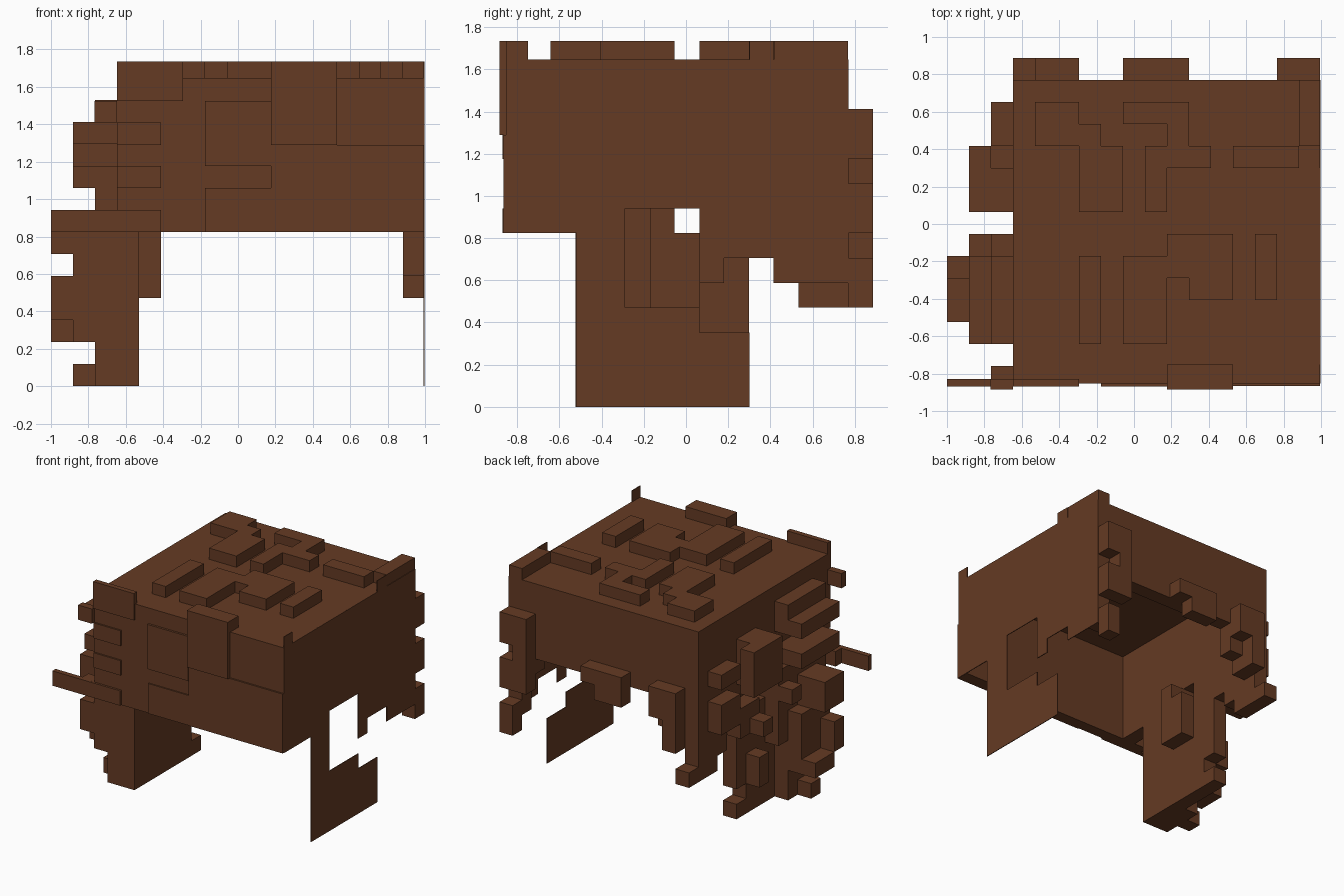
import bpy, bmesh

U = 2 / 17
X = [-1 + U * i for i in range(17)] + [0.994]
Y = [0.887 - U * j for j in range(15)] + [-0.853]
Z = [U * k for k in range(15)] + [1.735]

brown = bpy.data.materials.new("hair brown")
brown.diffuse_color = (0.13, 0.043, 0.017, 1)


def finish(name, bm):
    mesh = bpy.data.meshes.new(name)
    bm.to_mesh(mesh)
    bm.free()
    mesh.materials.append(brown)
    bpy.context.collection.objects.link(bpy.data.objects.new(name, mesh))


def block(cells, i0, i1, j0, j1, k0, k1):
    cells.update((i, j, k) for i in range(i0, i1) for j in range(j0, j1) for k in range(k0, k1))


def hull(name, cells):
    """Outer faces only of a set of grid cells."""
    bm = bmesh.new()
    for c in cells:
        for a in range(3):
            for s in (0, 1):
                n = list(c)
                n[a] += 2 * s - 1
                if tuple(n) in cells:
                    continue
                loop = []
                for p, q in ((0, 0), (1, 0), (1, 1), (0, 1)):
                    v = list(c)
                    v[a] += s
                    v[(a + 1) % 3] += p
                    v[(a + 2) % 3] += q
                    loop.append(bm.verts.new((X[v[0]], Y[v[1]], Z[v[2]])))
                # the y axis of the grid runs backwards, so winding flips
                bm.faces.new(loop if s == 0 else loop[::-1])
    bmesh.ops.remove_doubles(bm, verts=bm.verts, dist=0.0005)
    bmesh.ops.dissolve_limit(bm, angle_limit=0.01, verts=bm.verts, edges=bm.edges)
    finish(name, bm)


def box(bm, x0, x1, y0, y1, z0, z1):
    vs = bmesh.ops.create_cube(bm, size=1)["verts"]
    for v in vs:
        v.co = ((x0, x1)[v.co.x > 0], (y0, y1)[v.co.y > 0], (z0, z1)[v.co.z > 0])


shell = set()
# crown, fringe and left side wall
block(shell, 3, 17, 1, 15, 13, 14)
block(shell, 3, 17, 14, 15, 7, 14)
block(shell, 3, 4, 1, 15, 7, 14)
# ragged bottom of the left side and its long lock
for j0, j1, k in ((1, 3, 4), (3, 4, 5), (4, 5, 6), (5, 12, 0)):
    block(shell, 3, 4, j0, j1, k, 7)
shell -= {(3, 7, 7), (3, 5, 1)}
# back wall with a ragged hem
for i0, i1, k in ((3, 4, 4), (4, 5, 6), (5, 6, 7), (6, 15, 9), (15, 16, 8), (16, 17, 5)):
    block(shell, i0, i1, 1, 2, k, 13)
# raised locks on the crown
for r in ((4, 6, 2, 4), (6, 7, 3, 4), (6, 8, 4, 7),
          (8, 11, 2, 3), (10, 11, 3, 5), (9, 10, 4, 7), (10, 12, 4, 5),
          (13, 16, 4, 5), (16, 17, 1, 4),
          (6, 7, 9, 13), (8, 10, 9, 13), (10, 13, 8, 10), (11, 13, 10, 11),
          (14, 15, 8, 11)):
    block(shell, *r, 14, 15)
# locks on the back
for i0, i1, k0, k1 in ((3, 4, 4, 5), (4, 5, 6, 10), (5, 6, 8, 10),
                       (8, 11, 9, 10), (8, 10, 8, 9),
                       (15, 16, 9, 12), (16, 17, 10, 12), (15, 17, 7, 9), (16, 17, 4, 6)):
    block(shell, i0, i1, 0, 1, k0, k1)
# inner lock on the left side
block(shell, 4, 5, 7, 9, 4, 7)
block(shell, 4, 5, 8, 9, 7, 8)
# locks on the left side
for b in ((2, 3, 2, 4, 10, 11), (2, 3, 2, 4, 7, 9), (2, 3, 5, 7, 9, 12),
          (1, 2, 4, 7, 9, 12), (2, 3, 4, 6, 6, 8), (1, 2, 5, 6, 6, 7),
          (2, 3, 9, 13, 12, 13), (1, 3, 9, 13, 11, 12), (1, 3, 9, 13, 9, 10),
          (2, 3, 9, 13, 7, 9), (1, 2, 8, 9, 7, 8), (2, 3, 8, 9, 4, 9),
          (0, 2, 10, 12, 6, 8), (2, 3, 9, 12, 0, 7), (1, 2, 9, 12, 2, 6),
          (0, 1, 11, 12, 3, 5), (0, 1, 9, 11, 2, 3), (1, 2, 10, 11, 0, 1),
          (2, 3, 6, 7, 2, 4), (2, 3, 14, 15, 7, 8)):
    block(shell, *b)
hull("hair_shell", shell)

# thin right side sheet with its loose hanging piece
bm = bmesh.new()
for y0, y1, z0, z1 in ((-0.853, -0.29, 0.825, 1.647), (-0.29, 0.064, 0.941, 1.647),
                       (0.064, 0.18, 0.588, 1.647), (0.18, 0.416, 0.706, 1.647),
                       (0.416, 0.77, 0.588, 1.647), (-0.52, -0.29, 0, 0.825),
                       (-0.29, 0.064, 0, 0.47), (0.064, 0.3, 0, 0.353),
                       (-0.853, -0.75, 1.647, 1.735), (0.3, 0.416, 1.647, 1.735)):
    box(bm, 0.992, 0.998, y0, y1, z0, z1)
finish("right_side_sheet", bm)

# overlapping plates of the fringe
bm = bmesh.new()
for x0, x1, z0, z1, y in ((-0.647, -0.294, 1.525, 1.735, -0.87), (0.176, 0.53, 1.29, 1.735, -0.885),
                          (-1, -0.412, 0.825, 0.941, -0.87), (-0.176, 0.176, 1.176, 1.525, -0.87),
                          (0.176, 0.994, 0.825, 1.29, -0.866), (-0.647, -0.412, 1.29, 1.41, -0.866),
                          (-0.647, -0.412, 1.06, 1.176, -0.866), (-0.766, -0.647, 1.41, 1.525, -0.885),
                          (-0.176, 0.176, 0.825, 1.06, -0.863)):
    box(bm, x0, x1, y, -0.83, z0, z1)
box(bm, 0.176, 0.53, -0.87, -0.75, 1.6, 1.735)
finish("fringe_plates", bm)
